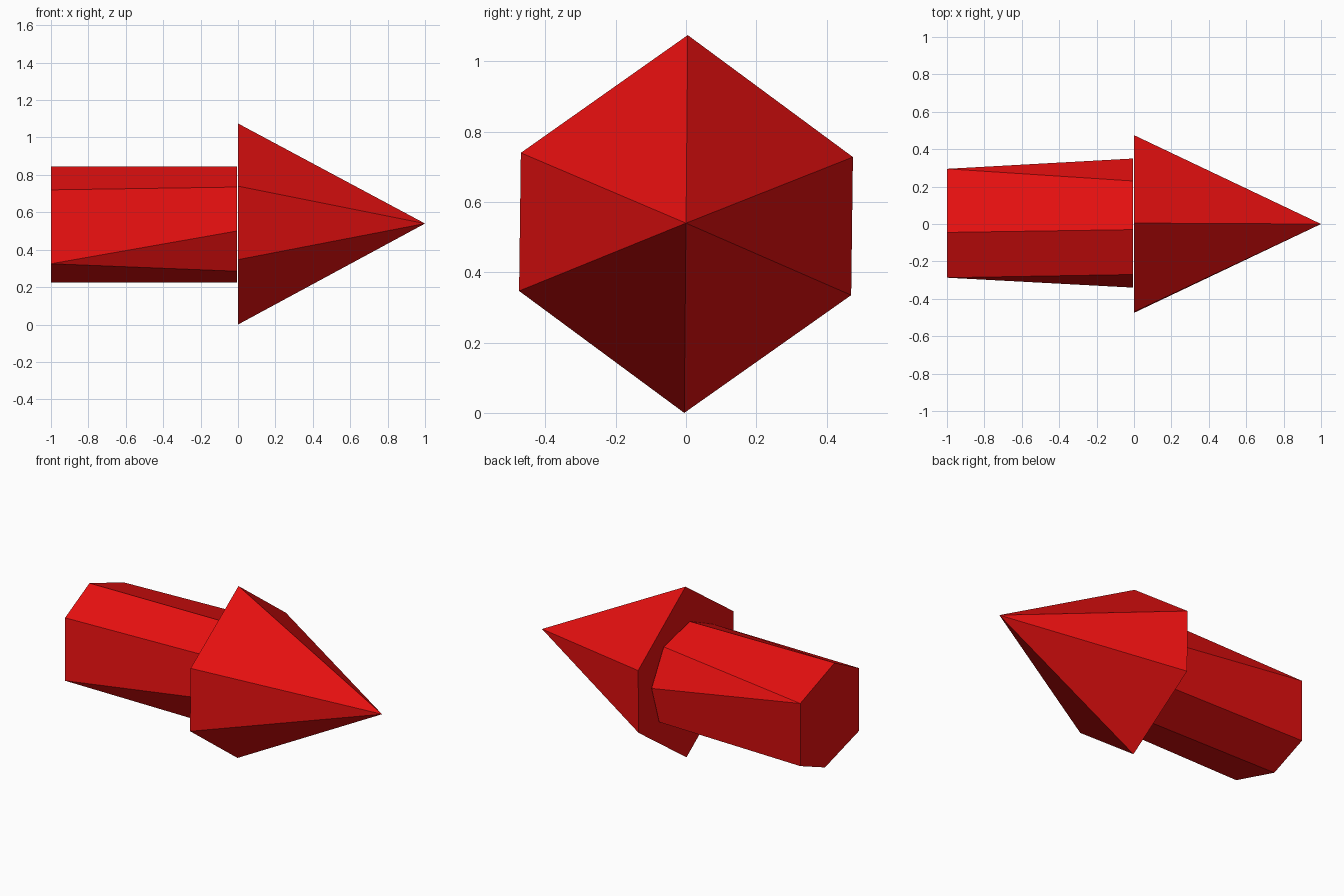
import bpy
import bmesh

cube = bpy.data.objects.get("Cube")
if cube:
    bpy.data.objects.remove(cube, do_unlink=True)

red = bpy.data.materials.new("red")
red.use_nodes = True
red.diffuse_color = (0.8, 0.005, 0.005, 1)
red.node_tree.nodes["Principled BSDF"].inputs["Base Color"].default_value = red.diffuse_color


def ring(bm, x, profile):
    """Vertices of a cross-section given as (y, z) points."""
    return [bm.verts.new((x, y, z)) for y, z in profile]


def finish(bm, name):
    bmesh.ops.recalc_face_normals(bm, faces=bm.faces)
    mesh = bpy.data.meshes.new(name)
    bm.to_mesh(mesh)
    bm.free()
    mesh.materials.append(red)
    obj = bpy.data.objects.new(name, mesh)
    bpy.context.collection.objects.link(obj)
    return obj


# Arrow head: six-sided cone with a closed base
bm = bmesh.new()
base = ring(bm, 0, [(0.005, 1.075), (-0.47, 0.74), (-0.475, 0.347),
                    (-0.005, 0), (0.47, 0.335), (0.475, 0.728)])
tip = bm.verts.new((1, 0, 0.54))
bm.faces.new(base)
for a, b in zip(base, base[1:] + base[:1]):
    bm.faces.new((a, b, tip))
finish(bm, "arrow_head")

# Shaft: six-sided tail end joined to an eight-sided end behind the head
bm = bmesh.new()
tail = ring(bm, -1, [(-0.045, 0.845), (-0.287, 0.72), (-0.287, 0.325),
                     (0.05, 0.225), (0.295, 0.327), (0.295, 0.72)])
neck = ring(bm, -0.006, [(-0.03, 0.845), (-0.27, 0.735), (-0.34, 0.5), (-0.22, 0.285),
                         (0.035, 0.225), (0.275, 0.33), (0.35, 0.57), (0.23, 0.785)])
bm.faces.new(tail)
bm.faces.new(neck)
# Tail corner met by each neck corner; two corners fan out to a pair
fan = {2: (2, 3), 5: (6, 7)}
first = [0, 1, 2, 4, 5, 6]
last = [fan[i][1] if i in fan else first[i] for i in range(6)]
for i in range(6):
    j = (i + 1) % 6
    bm.faces.new((tail[i], tail[j], neck[first[j]], neck[last[i]]))
for i, (a, b) in fan.items():
    bm.faces.new((tail[i], neck[a], neck[b]))
finish(bm, "arrow_shaft")
